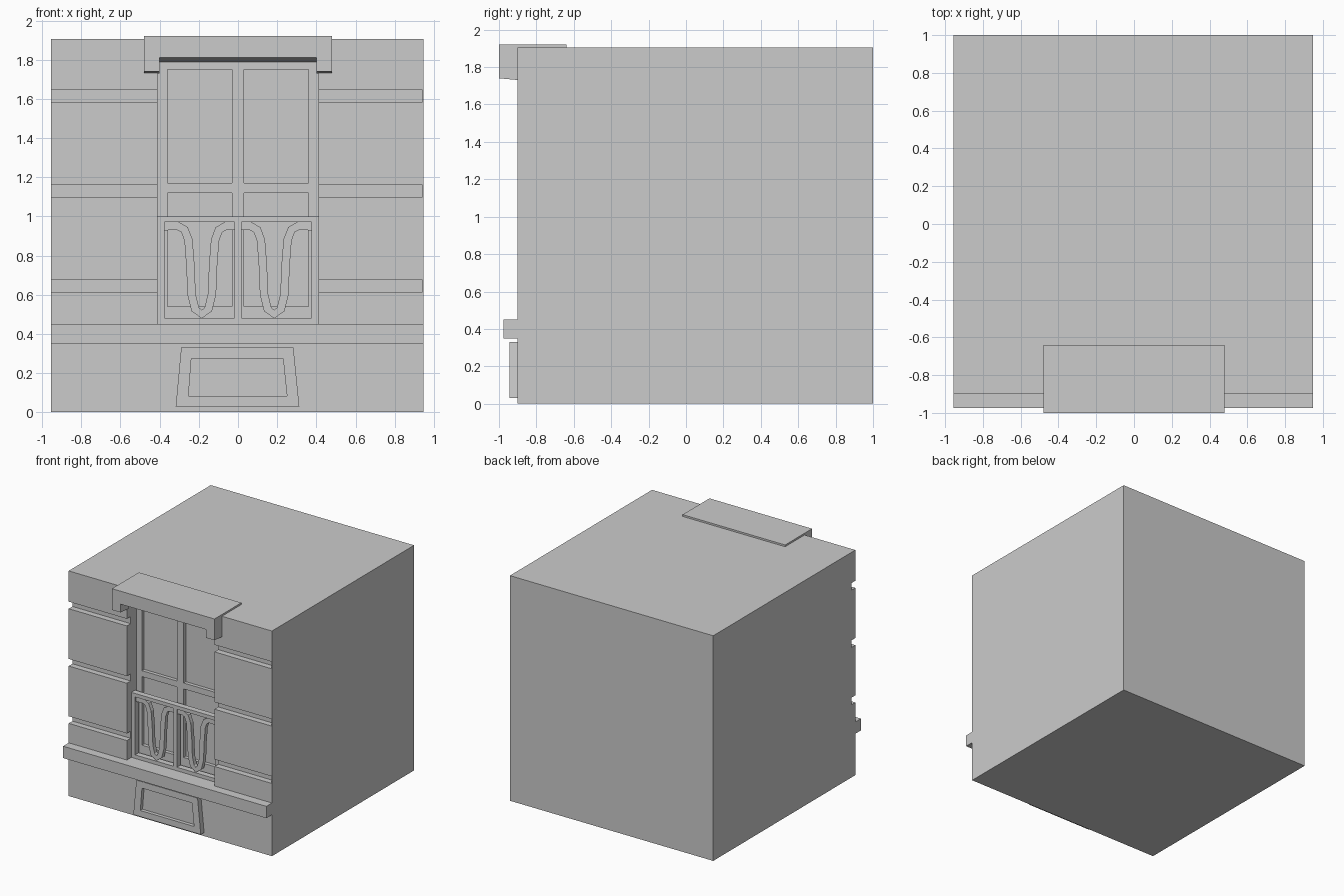
import bpy, bmesh
from mathutils import Vector

if "Cube" in bpy.data.objects:
    bpy.data.objects.remove(bpy.data.objects["Cube"])


def prism(name, outline, axis, a, b):
    """Extrude a 2D outline: axis 'x' takes (y, z) points, axis 'y' takes (x, z)."""
    bm = bmesh.new()
    place = (lambda p, t: (t, p[0], p[1])) if axis == 'x' else (lambda p, t: (p[0], t, p[1]))
    lo = [bm.verts.new(place(p, a)) for p in outline]
    hi = [bm.verts.new(place(p, b)) for p in outline]
    bm.faces.new(lo)
    bm.faces.new(hi)
    n = len(outline)
    for i in range(n):
        j = (i + 1) % n
        bm.faces.new((lo[i], lo[j], hi[j], hi[i]))
    bmesh.ops.recalc_face_normals(bm, faces=bm.faces)
    mesh = bpy.data.meshes.new(name)
    bm.to_mesh(mesh)
    bm.free()
    ob = bpy.data.objects.new(name, mesh)
    bpy.context.collection.objects.link(ob)
    return ob


def box(name, x0, x1, y0, y1, z0, z1):
    return prism(name, [(x0, z0), (x1, z0), (x1, z1), (x0, z1)], 'y', y0, y1)


def cut(target, cutter):
    cutter.hide_render = True
    mod = target.modifiers.new("cut", 'BOOLEAN')
    mod.operation = 'DIFFERENCE'
    mod.solver = 'EXACT'
    mod.object = cutter
    bpy.context.view_layer.objects.active = target
    bpy.ops.object.modifier_apply(modifier=mod.name)
    bpy.data.objects.remove(cutter)


def ribbon(name, path, width, y0, y1):
    """Flat bar following a path in the front plane."""
    pts = [Vector(p) for p in path]
    left, right = [], []
    for i, p in enumerate(pts):
        d = (pts[min(i + 1, len(pts) - 1)] - pts[max(i - 1, 0)]).normalized()
        side = Vector((-d.y, d.x)) * width / 2
        left.append(p + side)
        right.append(p - side)
    return prism(name, left + right[::-1], 'y', y0, y1)


# Wall block with window opening and masonry grooves
wall = box("wall", -0.955, 0.948, -0.9, 1.0, 0, 1.905)
cut(wall, box("opening_cutter", -0.41, 0.41, -1.1, -0.74, 0.45, 1.8))
for z in (0.615, 1.1, 1.585):
    for x0, x1 in ((-1.1, -0.35), (0.35, 0.942)):
        cut(wall, box("groove_cutter", x0, x1, -1.1, -0.85, z, z + 0.06))

# Window frame bars standing in front of the glass
for name, x0, x1, z0, z1 in (
        ("frame_left", -0.41, -0.36, 0.45, 1.8),
        ("frame_right", 0.36, 0.41, 0.45, 1.8),
        ("frame_mullion", -0.03, 0.03, 0.45, 1.8),
        ("frame_top", -0.41, 0.41, 1.75, 1.8),
        ("frame_transom", -0.41, 0.41, 1.12, 1.17),
        ("frame_bottom", -0.41, 0.41, 0.45, 0.54)):
    box(name, x0, x1, -0.77, -0.735, z0, z1)

# Balcony railing
for name, x0, x1, z0, z1 in (
        ("railing_top", -0.41, 0.41, 0.97, 1.0),
        ("railing_bottom", -0.41, 0.41, 0.45, 0.48),
        ("railing_left", -0.41, -0.375, 0.48, 0.97),
        ("railing_right", 0.375, 0.41, 0.48, 0.97),
        ("railing_centre", -0.017, 0.017, 0.48, 0.97)):
    box(name, x0, x1, -0.84, -0.79, z0, z1)

# Looping railing ornaments
half = [(0.19, 0.95), (0.12, 0.95), (0.088, 0.932), (0.068, 0.88),
        (0.058, 0.75), (0.052, 0.6), (0.033, 0.525), (0, 0.5)]
loop = [(-x, z) for x, z in half] + half[-2::-1]
for name, cx in (("railing_loop_left", -0.185), ("railing_loop_right", 0.185)):
    ribbon(name, [(cx + x, z) for x, z in loop], 0.042, -0.83, -0.795)

# Projecting sill band
box("sill_band", -0.955, 0.948, -0.975, -0.89, 0.35, 0.45)

# Canopy with sloping soffit, side drops and a slab over the roof
prism("canopy", [(-1, 1.81), (-0.74, 1.785), (-0.74, 1.89), (-0.64, 1.89),
                 (-0.64, 1.92), (-1, 1.92)], 'x', -0.48, 0.48)
for name, x0 in (("canopy_drop_left", -0.48), ("canopy_drop_right", 0.40)):
    prism(name, [(-1, 1.74), (-0.89, 1.73), (-0.89, 1.85), (-1, 1.85)], 'x', x0, x0 + 0.08)

# Tapered panel below the sill, with a recessed field
panel = prism("base_panel", [(-0.318, 0.03), (0.313, 0.03), (0.283, 0.33), (-0.29, 0.33)],
              'y', -0.945, -0.89)
cut(panel, prism("panel_cutter", [(-0.253, 0.082), (0.25, 0.082), (0.23, 0.275), (-0.238, 0.275)],
                 'y', -1.1, -0.915))
